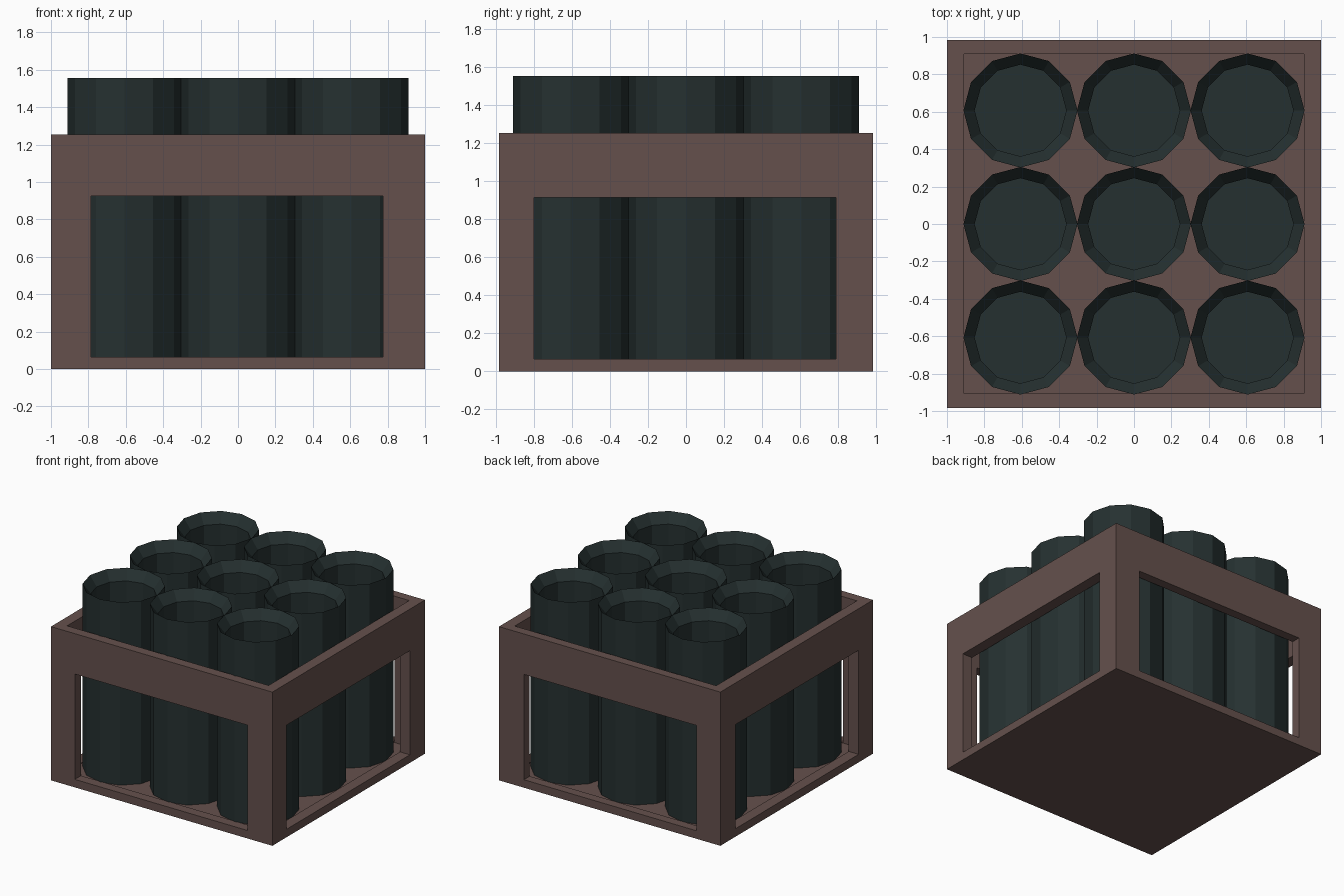
import bpy, bmesh, math
from mathutils import Vector

if "Cube" in bpy.data.objects:
    bpy.data.objects.remove(bpy.data.objects["Cube"])


def material(name, rgb):
    m = bpy.data.materials.new(name)
    m.diffuse_color = (*rgb, 1)
    m.use_nodes = True
    m.node_tree.nodes["Principled BSDF"].inputs["Base Color"].default_value = m.diffuse_color
    return m


BROWN = material("brown wood", (0.130, 0.081, 0.073))
GREEN = material("dark green", (0.0185, 0.0296, 0.0296))


def box(name, lo, hi):
    bm = bmesh.new()
    bmesh.ops.create_cube(bm, size=1)
    lo, hi = Vector(lo), Vector(hi)
    for v in bm.verts:
        v.co = Vector([(lo[i] + hi[i]) / 2 + v.co[i] * (hi[i] - lo[i]) for i in range(3)])
    me = bpy.data.meshes.new(name)
    bm.to_mesh(me)
    bm.free()
    ob = bpy.data.objects.new(name, me)
    bpy.context.collection.objects.link(ob)
    return ob


# Crate: solid block, hollowed out, with a window through each side
crate = box("crate", (-1, -0.985, 0), (1, 0.985, 1.255))
crate.data.materials.append(BROWN)
cutters = [
    box("hollow_cutter", (-0.91, -0.905, 0.06), (0.91, 0.91, 1.6)),
    box("front_window_cutter", (-0.785, -1.3, 0.065), (0.775, 1.3, 0.925)),
    box("side_window_cutter", (-1.3, -0.80, 0.065), (1.3, 0.79, 0.915)),
]
for c in cutters:
    c.hide_render = True
    c.data.materials.append(BROWN)
    mod = crate.modifiers.new(c.name, 'BOOLEAN')
    mod.operation = 'DIFFERENCE'
    mod.solver = 'EXACT'
    mod.object = c
    bpy.context.view_layer.objects.active = crate
    bpy.ops.object.modifier_apply(modifier=mod.name)
    bpy.data.objects.remove(c)

# Tube: twelve-sided, funnel-shaped rim, closed bore
SIDES = 12
PROFILE = [(0.305, 0.062), (0.305, 1.555), (0.245, 1.475), (0.245, 0.8)]
bm = bmesh.new()
rings = [[bm.verts.new((r * math.cos(math.tau * i / SIDES), r * math.sin(math.tau * i / SIDES), z))
          for i in range(SIDES)] for r, z in PROFILE]
for a, b in zip(rings, rings[1:]):
    for i in range(SIDES):
        j = (i + 1) % SIDES
        bm.faces.new((a[i], a[j], b[j], b[i]))
bm.faces.new(rings[0][::-1])
bm.faces.new(rings[-1])
tube_mesh = bpy.data.meshes.new("tube")
bm.to_mesh(tube_mesh)
bm.free()
tube_mesh.materials.append(GREEN)

# Three by three tubes standing in the crate
for row in range(3):
    for col in range(3):
        tube = bpy.data.objects.new(f"tube_{row + 1}_{col + 1}", tube_mesh)
        tube.location = ((col - 1) * 0.607, (row - 1) * 0.607, 0)
        bpy.context.collection.objects.link(tube)
